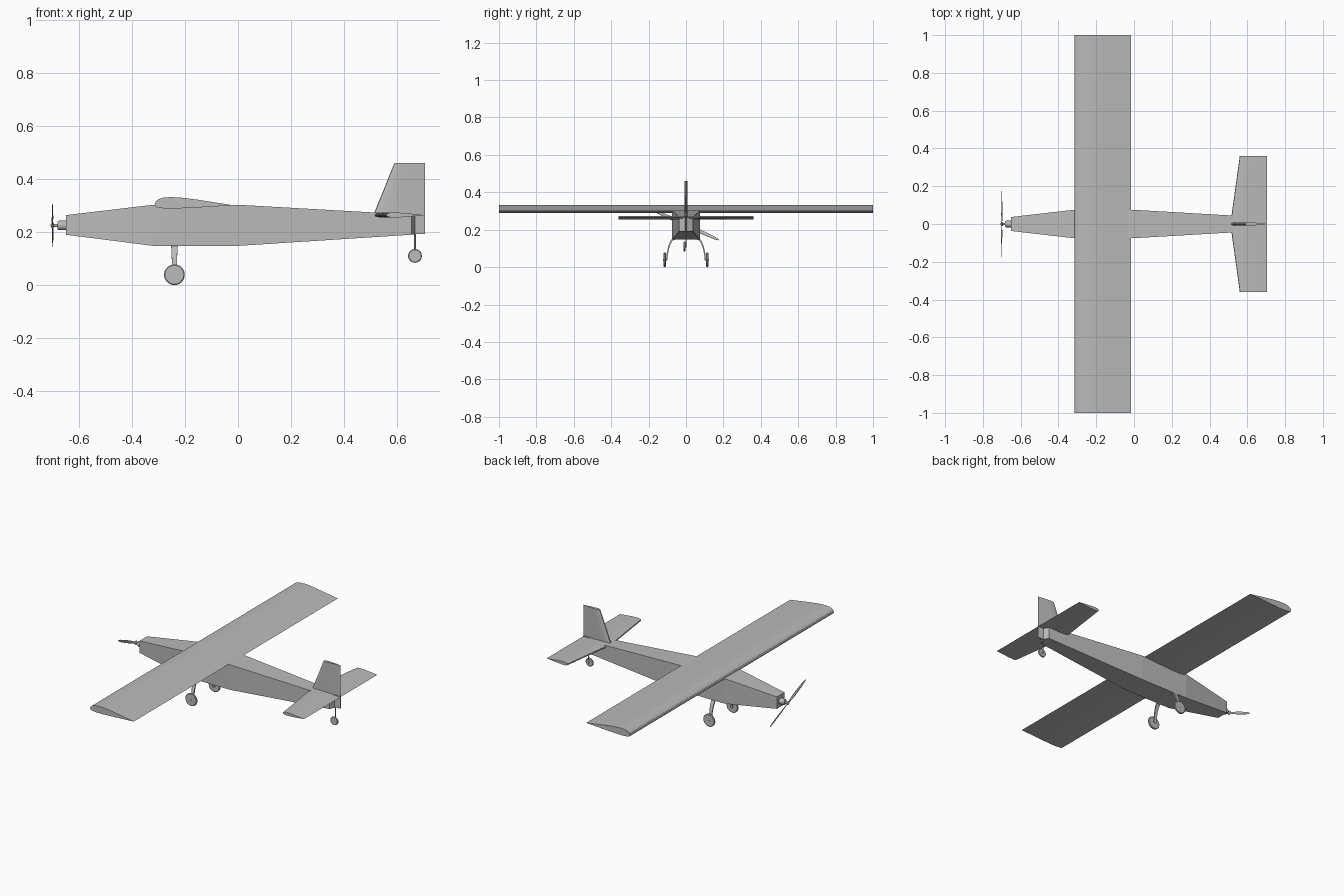
import bpy, bmesh, math
from mathutils import Matrix, Vector

cube = bpy.data.objects.get("Cube")
if cube:
    bpy.data.objects.remove(cube, do_unlink=True)

COLOR = (0.5, 0.5, 0.5, 1)
grey = bpy.data.materials.new("plain grey")
grey.diffuse_color = COLOR
grey.use_nodes = True
grey.node_tree.nodes["Principled BSDF"].inputs["Base Color"].default_value = COLOR


def finish(name, bm, smooth=True):
    bmesh.ops.recalc_face_normals(bm, faces=bm.faces)
    mesh = bpy.data.meshes.new(name)
    bm.to_mesh(mesh)
    bm.free()
    mesh.materials.append(grey)
    obj = bpy.data.objects.new(name, mesh)
    bpy.context.collection.objects.link(obj)
    if smooth:
        bpy.ops.object.select_all(action="DESELECT")
        obj.select_set(True)
        bpy.context.view_layer.objects.active = obj
        bpy.ops.object.shade_smooth_by_angle(angle=math.radians(30))
    return obj


def loft(name, rings, smooth=True):
    """Skin a list of equal rings and cap both ends."""
    bm = bmesh.new()
    rows = [[bm.verts.new(p) for p in ring] for ring in rings]
    n = len(rows[0])
    for a, b in zip(rows, rows[1:]):
        for i in range(n):
            j = (i + 1) % n
            bm.faces.new((a[i], a[j], b[j], b[i]))
    bm.faces.new(rows[0][::-1])
    bm.faces.new(rows[-1])
    return finish(name, bm, smooth)


def spin(name, profile, center, axis, segments=32):
    """Lathe (distance along axis, radius) pairs about an axis."""
    turn = Vector((0, 0, 1)).rotation_difference(Vector(axis)).to_matrix()
    rings = []
    for d, r in profile:
        angles = [2 * math.pi * i / segments for i in range(segments)]
        rings.append([turn @ Vector((r * math.cos(a), r * math.sin(a), d)) + Vector(center)
                      for a in angles])
    return loft(name, rings)


def foil(upper, lower, steps=14):
    """Closed airfoil of unit chord; thickness peaks near the front."""
    def shape(t):
        return 2.6 * (math.sqrt(t) - t) * (1 - 0.35 * t) * 1.7 / 1.0
    peak = max(shape(k / 100) for k in range(101))
    ts = [(1 - math.cos(math.pi * k / steps)) / 2 for k in range(steps + 1)]
    top = [(t, upper * shape(t) / peak) for t in ts]
    bottom = [(t, -lower * shape(t) / peak) for t in ts[-2:0:-1]]
    return top + bottom


# Square-sided fuselage: x, half width, bottom, top
stations = [(-0.65, 0.037, 0.19, 0.264), (-0.32, 0.075, 0.148, 0.303),
            (0.0, 0.075, 0.148, 0.303), (0.655, 0.037, 0.19, 0.266),
            (0.668, 0.01, 0.191, 0.266)]
loft("fuselage", [[(x, -w, lo), (x, w, lo), (x, w, hi), (x, -w, hi)]
                  for x, w, lo, hi in stations], smooth=False)

# Straight wing
section = foil(0.031, 0.012)
loft("wing", [[(-0.315 + 0.30 * t, y, 0.301 + h) for t, h in section] for y in (-1, 1)])

# Tailplane with swept leading edges
section = foil(0.01, 0.009)
loft("tailplane", [[(x + (0.705 - x) * t, y, 0.264 + h) for t, h in section]
                   for x, y in ((0.56, -0.36), (0.51, 0), (0.56, 0.36))])

# Fin and the rudder foot below it
section = foil(0.009, 0.009)
loft("fin", [[(x + (0.705 - x) * t, h, z) for t, h in section]
             for x, z in ((0.51, 0.262), (0.59, 0.46))])
loft("rudder_foot", [[(0.66, -0.007, z), (0.705, -0.002, z), (0.705, 0.002, z),
                      (0.66, 0.007, z)] for z in (0.193, 0.27)], smooth=False)


def wheel(name, center, radius, half):
    soft = half * 0.6
    spin(name, [(-half, radius - soft), (-half * 0.5, radius), (half * 0.5, radius),
                (half, radius - soft)], center, (0, 1, 0))


# Main gear: bowed flat legs, axles and wheels
path = [(0.055, 0.152), (0.075, 0.145), (0.086, 0.125), (0.094, 0.1),
        (0.1, 0.07), (0.104, 0.035)]
for side, label in ((-1, "front"), (1, "back")):
    rings = []
    for k, (y, z) in enumerate(path):
        w = 0.013 - 0.001 * k
        t = 0.003
        rings.append([(-0.24 - w, side * (y - t), z - t), (-0.24 + w, side * (y - t), z - t),
                      (-0.24 + w, side * (y + t), z + t), (-0.24 - w, side * (y + t), z + t)])
    loft(label + "_gear_leg", rings)
    wheel(label + "_main_wheel", (-0.24, side * 0.114, 0.039), 0.039, 0.006)
    spin(label + "_axle", [(0, 0.004), (0.02, 0.004)], (-0.24, side * 0.102, 0.039),
         (0, side, 0), 12)

# Tail wheel on a thin strut
spin("tail_strut", [(0, 0.003), (0.1, 0.003)], (0.668, 0, 0.105), (0, 0, 1), 12)
wheel("tail_wheel", (0.668, -0.009, 0.11), 0.026, 0.005)
spin("tail_axle", [(0, 0.003), (0.015, 0.003)], (0.668, 0.003, 0.11), (0, -1, 0), 12)

# Motor, shaft and spinner nut
spin("motor", [(0, 0.018), (0.028, 0.018), (0.034, 0.014)], (-0.648, 0, 0.225), (-1, 0, 0))
spin("prop_shaft", [(0, 0.006), (0.014, 0.006), (0.018, 0.012), (0.022, 0.012),
                    (0.027, 0.003)], (-0.68, 0, 0.225), (-1, 0, 0), 20)

# Two-bladed twisted propeller
tilt = Matrix.Rotation(math.radians(-24.5), 3, "X")
section = foil(0.0012, 0.0012, 6)
rings = []
for r, chord, pitch in ((-0.192, 0.006, 8), (-0.17, 0.014, 10), (-0.1, 0.019, 14),
                        (-0.05, 0.017, 20), (-0.012, 0.009, 20), (0.012, 0.009, -20),
                        (0.05, 0.017, -20), (0.1, 0.019, -14), (0.17, 0.014, -10),
                        (0.192, 0.006, -8)):
    twist = Matrix.Rotation(math.radians(pitch), 3, "Y")
    rings.append([tilt @ (twist @ Vector((h, 0, (t - 0.5) * chord)) + Vector((0, r, 0)))
                  + Vector((-0.7, 0, 0.225)) for t, h in section])
loft("propeller", rings)
